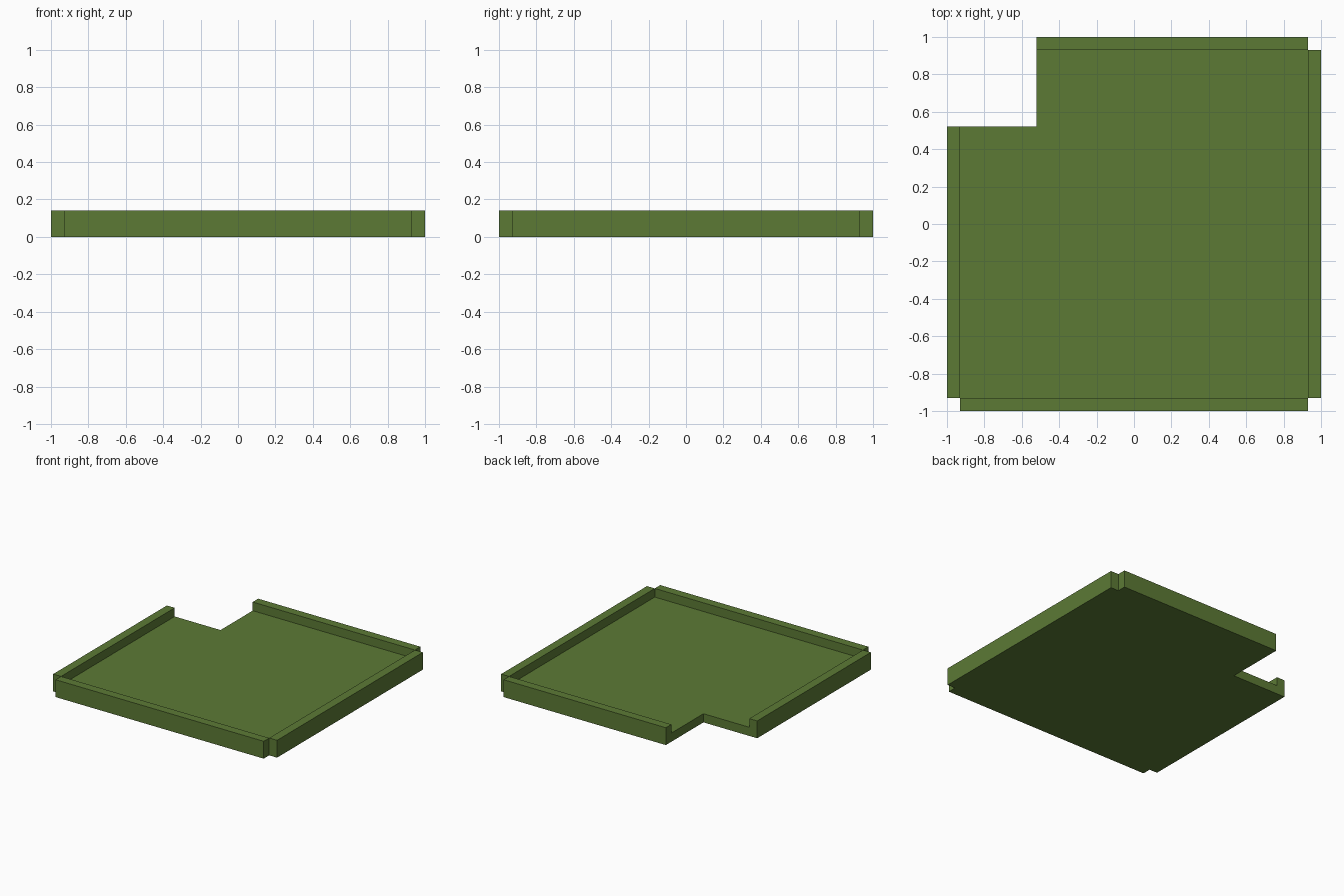
import bpy, bmesh

if "Cube" in bpy.data.objects:
    bpy.data.objects.remove(bpy.data.objects["Cube"])

IN, OUT, NOTCH = 0.93, 1.0, 0.52   # inner wall line, outer wall line, corner notch
FLOOR_H, WALL_H = 0.07, 0.14

green = bpy.data.materials.new("moss_green")
green.diffuse_color = (0.107, 0.195, 0.036, 1)
green.use_nodes = True
green.node_tree.nodes["Principled BSDF"].inputs["Base Color"].default_value = green.diffuse_color


def prism(name, outline, height):
    """Extrude a counter-clockwise outline up from the ground."""
    bm = bmesh.new()
    base = bm.faces.new([bm.verts.new((x, y, 0)) for x, y in outline])
    top = bmesh.ops.extrude_face_region(bm, geom=[base], use_keep_orig=True)
    verts = [g for g in top["geom"] if isinstance(g, bmesh.types.BMVert)]
    bmesh.ops.translate(bm, verts=verts, vec=(0, 0, height))
    bmesh.ops.recalc_face_normals(bm, faces=bm.faces)
    mesh = bpy.data.meshes.new(name)
    bm.to_mesh(mesh)
    bm.free()
    mesh.materials.append(green)
    obj = bpy.data.objects.new(name, mesh)
    bpy.context.collection.objects.link(obj)
    return obj


def wall(name, x0, x1, y0, y1):
    return prism(name, [(x0, y0), (x1, y0), (x1, y1), (x0, y1)], WALL_H)


# Tray floor with the back left corner cut out
prism("floor", [(-IN, -IN), (IN, -IN), (IN, IN), (-NOTCH, IN),
                (-NOTCH, NOTCH), (-IN, NOTCH)], FLOOR_H)

# Raised rims along each side, leaving the corners open
wall("front_wall", -IN, IN, -OUT, -IN)
wall("right_wall", IN, OUT, -IN, IN)
wall("back_wall", -NOTCH, IN, IN, OUT)
wall("left_wall", -OUT, -IN, -IN, NOTCH)
